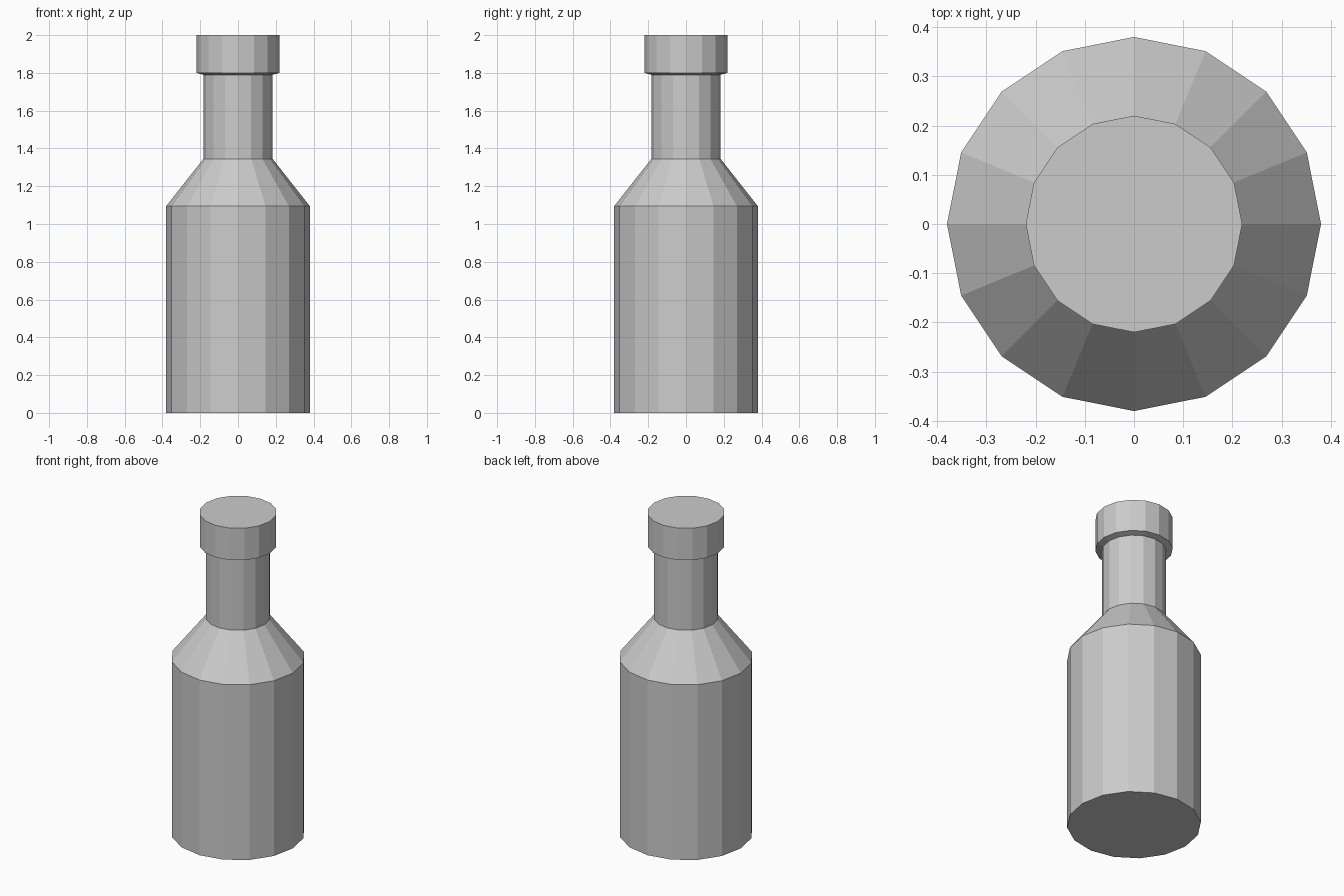
import bpy, bmesh
from math import cos, sin, tau

if "Cube" in bpy.data.objects:
    bpy.data.objects.remove(bpy.data.objects["Cube"])

SIDES = 16


def lathe(name, profile):
    """Revolve (radius, z) points around z, closing both ends with flat caps."""
    bm = bmesh.new()
    rings = [[bm.verts.new((r * cos(tau * i / SIDES), r * sin(tau * i / SIDES), z))
              for i in range(SIDES)] for r, z in profile]
    for low, high in zip(rings, rings[1:]):
        for i in range(SIDES):
            j = (i + 1) % SIDES
            bm.faces.new((low[i], low[j], high[j], high[i]))
    bm.faces.new(rings[0][::-1])
    bm.faces.new(rings[-1])
    mesh = bpy.data.meshes.new(name)
    bm.to_mesh(mesh)
    bm.free()
    obj = bpy.data.objects.new(name, mesh)
    bpy.context.collection.objects.link(obj)
    return obj


# Bottle: body, sloping shoulder, neck, and the wider lip with its slanted underside
lathe("bottle", [
    (0.38, 0.0), (0.38, 1.095),
    (0.183, 1.345), (0.183, 1.79),
    (0.22, 1.80), (0.22, 2.0),
])
